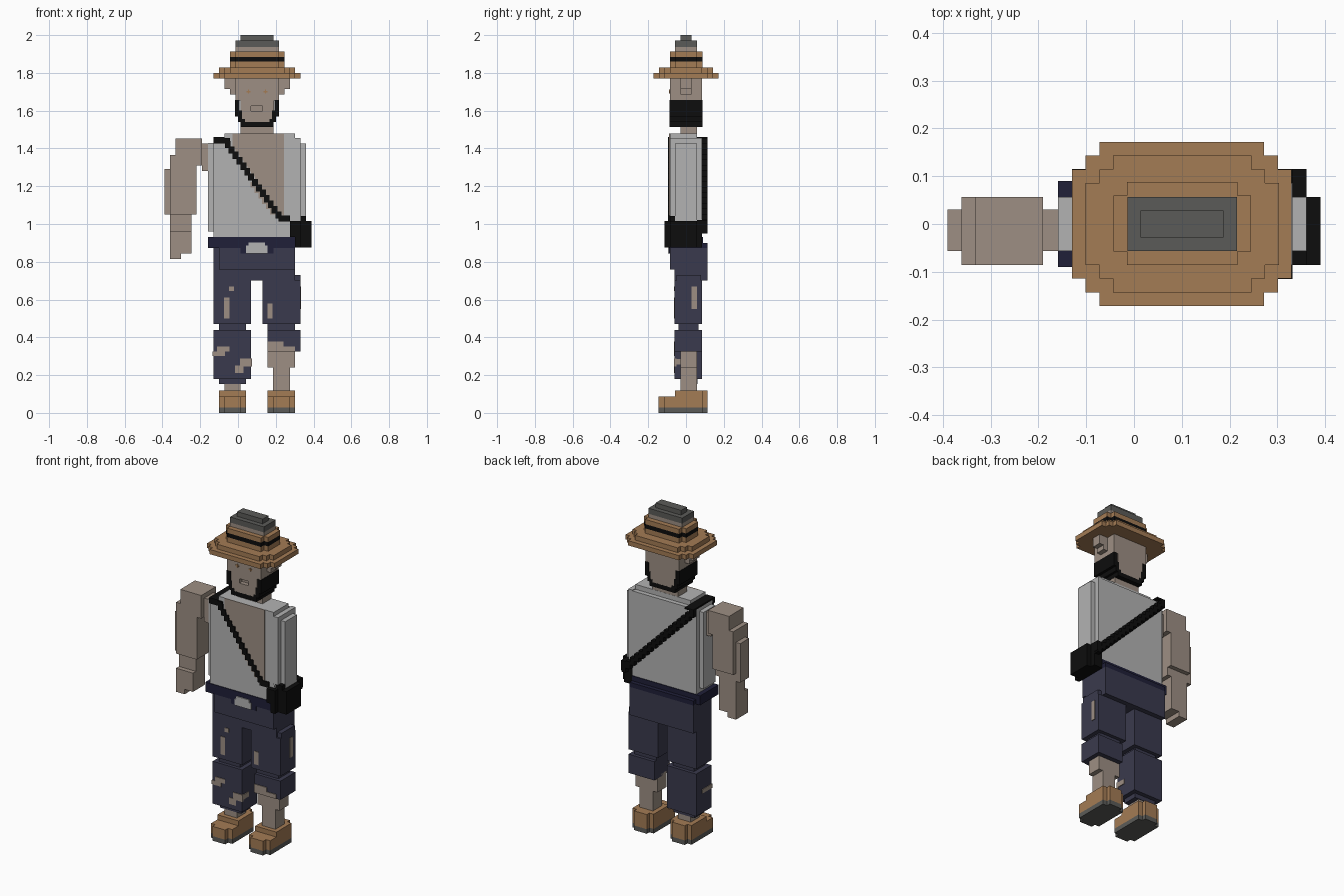
import bpy, bmesh


def mat(name, r, g, b):
    m = bpy.data.materials.new(name)
    m.diffuse_color = (r, g, b, 1)
    return m


SKIN = mat("skin", 0.34, 0.275, 0.23)
TAN = mat("tan", 0.37, 0.20, 0.09)
SHIRT = mat("light_grey", 0.45, 0.45, 0.45)
BLACK = mat("black", 0.004, 0.004, 0.004)
NAVY = mat("navy", 0.042, 0.042, 0.075)
BELT = mat("dark_navy", 0.014, 0.014, 0.04)
GREY = mat("grey", 0.105, 0.105, 0.098)
V = 0.0287  # block size


def blocks(name, material, boxes):
    """One object made of boxes given as x0, x1, y0, y1, z0, z1."""
    bm = bmesh.new()
    for x0, x1, y0, y1, z0, z1 in boxes:
        vs = bmesh.ops.create_cube(bm, size=1)["verts"]
        for v in vs:
            v.co = (x1 if v.co.x > 0 else x0,
                    y1 if v.co.y > 0 else y0,
                    z1 if v.co.z > 0 else z0)
    me = bpy.data.meshes.new(name)
    bm.to_mesh(me)
    bm.free()
    me.materials.append(material)
    ob = bpy.data.objects.new(name, me)
    bpy.context.collection.objects.link(ob)
    return ob


def stepped(x0, x1, y0, y1, z0, z1, steps):
    """Slab with stair-stepped corners."""
    return [(x0 + i * V, x1 - i * V, y0 + (steps - i) * V, y1 - (steps - i) * V, z0, z1)
            for i in range(steps + 1)]


# Hat
blocks("hat_brim", TAN,
       stepped(-0.13, 0.33, -0.172, 0.172, 1.771, 1.80, 2)
       + stepped(-0.101, 0.303, -0.143, 0.143, 1.80, 1.829, 2))
blocks("hat_crown", TAN,
       stepped(-0.043, 0.245, -0.086, 0.088, 1.829, 1.859, 1)
       + stepped(-0.043, 0.245, -0.086, 0.088, 1.885, 1.914, 1))
blocks("hat_band", BLACK, stepped(-0.043, 0.245, -0.086, 0.088, 1.859, 1.885, 1))
blocks("crown_of_head", SKIN, [(-0.014, 0.216, -0.057, 0.057, 1.914, 1.937)])
blocks("hair", GREY, [(-0.014, 0.216, -0.057, 0.057, 1.937, 1.971),
                      (0.014, 0.187, -0.028, 0.028, 1.971, 2.0)])

# Head with a small mouth recess
blocks("head", SKIN, [
    (-0.014, 0.216, -0.06, 0.086, 1.655, 1.771),
    (-0.014, 0.216, -0.086, -0.06, 1.655, 1.771),
    (0.012, 0.19, -0.06, 0.086, 1.54, 1.655),
    (0.012, 0.19, -0.086, -0.06, 1.54, 1.598),
    (0.012, 0.19, -0.086, -0.06, 1.625, 1.655),
    (0.012, 0.07, -0.086, -0.06, 1.598, 1.625),
    (0.13, 0.19, -0.086, -0.06, 1.598, 1.625)])
for side, s in (("left", -1), ("right", 1)):
    def flip(a, b):
        return tuple(sorted((0.101 + s * a, 0.101 + s * b)))
    blocks(side + "_ear", SKIN, [
        (*flip(0.115, 0.173), -0.029, 0.029, 1.714, 1.771),
        (*flip(0.115, 0.144), -0.029, 0.029, 1.686, 1.714)])
    blocks(side + "_beard", BLACK, [
        (*flip(0.093, 0.117), -0.0865, 0.0865, 1.57, 1.656),
        (*flip(0.08, 0.101), -0.0868, 0.0868, 1.54, 1.60),
        (*flip(0.065, 0.087), -0.087, 0.087, 1.514, 1.555)])
    blocks(side + "_eye", TAN, [
        (*flip(0.034, 0.056), -0.089, -0.08, 1.697, 1.704),
        (*flip(0.042, 0.048), -0.089, -0.08, 1.69, 1.711)])
blocks("beard_chin", BLACK, [(0.014, 0.187, -0.0865, 0.0865, 1.514, 1.54)])
blocks("neck", SKIN, [(0.014, 0.187, -0.03, 0.057, 1.47, 1.52)])

# Shirt
blocks("shirt", SHIRT, [
    (-0.13, 0.303, -0.086, 0.086, 0.92, 1.45),
    (-0.072, 0.303, -0.086, 0.058, 1.45, 1.48),
    (-0.159, -0.13, -0.057, 0.057, 0.96, 1.43),
    (0.303, 0.332, -0.086, 0.086, 0.99, 1.455),
    (0.332, 0.361, -0.057, 0.057, 0.99, 1.427)])


def strap_x(z):
    """Centre of the front strap at height z."""
    return -0.045 + (1.425 - z) * 0.72


# Open chest, following the strap down
rows = []
z = 1.48
while z > 1.03:
    x0 = strap_x(z) + (-0.035 if 1.07 < z < 1.25 else 0.01)
    rows.append((max(x0, -0.03), 0.243, -0.089, -0.08, z - V, z))
    z -= V
blocks("open_chest", SKIN, rows)

# Shoulder strap: front run, over the shoulder, back run
strap = [(-0.13, -0.043, -0.096, -0.05, 1.425, 1.455),
         (-0.13, -0.072, -0.096, 0.115, 1.45, 1.46),
         (0.215, 0.275, -0.096, -0.05, 1.012, 1.045)]
for i in range(14):
    z = 1.44 - i * V
    x = strap_x(z)
    strap.append((x - 0.014, x + 0.017, -0.096, -0.05, z - 1.35 * V, z))
for i in range(17):
    x = -0.13 + i * V
    z = 1.455 - i * 0.0287
    strap.append((x, x + V, 0.08, 0.115, z - 0.045, z))
strap.append((0.332, 0.361, 0.057, 0.115, 0.96, 1.02))
blocks("shoulder_strap", BLACK, strap)
blocks("hip_pouch", BLACK, [
    (0.303, 0.332, -0.115, 0.086, 0.875, 1.016),
    (0.275, 0.303, -0.115, -0.08, 0.93, 1.016),
    (0.332, 0.361, -0.086, 0.086, 0.875, 1.016),
    (0.361, 0.39, -0.086, 0.057, 0.875, 1.016),
    (0.303, 0.361, -0.086, -0.055, 1.016, 1.042)])

# Bare arm
blocks("arm", SKIN, [
    (-0.19, -0.155, -0.057, 0.03, 1.28, 1.425),
    (-0.332, -0.19, -0.086, 0.057, 1.31, 1.452),
    (-0.361, -0.332, -0.086, 0.057, 1.20, 1.365),
    (-0.361, -0.22, -0.086, 0.057, 1.10, 1.31),
    (-0.39, -0.361, -0.057, 0.03, 1.05, 1.29),
    (-0.361, -0.22, -0.086, 0.03, 1.05, 1.10)])
blocks("hand", SKIN, [
    (-0.361, -0.246, -0.057, 0.03, 0.90, 1.05),
    (-0.361, -0.246, -0.086, 0.03, 0.845, 0.96),
    (-0.361, -0.303, -0.086, 0.03, 0.815, 0.845)])

# Belt and buckle
blocks("belt", BELT, [
    (-0.159, 0.303, -0.09, 0.09, 0.872, 0.93),
    (-0.13, 0.303, -0.09, 0.115, 0.872, 0.90)])
blocks("belt_front_dip", BELT, [(0.014, 0.187, -0.09, -0.08, 0.845, 0.872)])
blocks("buckle", SHIRT, [(0.043, 0.155, -0.096, -0.08, 0.845, 0.885),
                         (0.055, 0.143, -0.096, -0.08, 0.885, 0.902)])

# Trousers
blocks("trouser_hips", NAVY, [
    (-0.13, 0.303, -0.06, 0.115, 0.70, 0.872),
    (-0.101, 0.303, -0.086, -0.06, 0.76, 0.872)])
blocks("left_trouser_leg", NAVY, [
    (-0.13, 0.07, -0.06, 0.086, 0.47, 0.72),
    (-0.101, 0.043, -0.04, 0.065, 0.43, 0.48),
    (-0.13, 0.07, -0.06, 0.086, 0.18, 0.44),
    (-0.101, 0.043, -0.03, 0.06, 0.152, 0.18)])
blocks("right_trouser_leg", NAVY, [
    (0.13, 0.33, -0.06, 0.086, 0.47, 0.70),
    (0.303, 0.33, -0.05, 0.08, 0.70, 0.73),
    (0.155, 0.303, -0.04, 0.065, 0.43, 0.48),
    (0.155, 0.33, -0.06, 0.086, 0.325, 0.44)])

# Skin showing through tears in the trousers
F0, F1 = -0.064, -0.05
blocks("trouser_tears", SKIN, [
    (-0.073, -0.045, F0, F1, 0.50, 0.61),
    (-0.047, -0.02, F0, F1, 0.645, 0.67),
    (0.155, 0.183, F0, F1, 0.50, 0.58),
    (-0.134, -0.07, F0, F1, 0.30, 0.325),
    (-0.11, -0.045, F0, F1, 0.325, 0.352),
    (-0.134, -0.125, F0, 0.03, 0.30, 0.325),
    (-0.015, 0.03, F0, F1, 0.21, 0.25),
    (0.01, 0.074, F0, F1, 0.245, 0.288),
    (0.065, 0.074, F0, 0.0, 0.255, 0.285),
    (0.155, 0.24, F0, F1, 0.325, 0.378),
    (0.24, 0.303, F0, F1, 0.325, 0.352),
    (0.325, 0.334, 0.03, 0.057, 0.55, 0.67)])

# Shins and shoes
blocks("right_shin", SKIN, [
    (0.155, 0.303, -0.03, 0.057, 0.24, 0.34),
    (0.185, 0.275, -0.03, 0.057, 0.10, 0.25)])
blocks("left_shin", SKIN, [(-0.072, 0.014, -0.03, 0.057, 0.10, 0.16)])
for side, x in (("left", -0.101), ("right", 0.157)):
    blocks(side + "_shoe", TAN, [
        (x, x + 0.144, -0.117, 0.09, 0.028, 0.088),
        (x + V, x + 0.144 - V, -0.145, 0.115, 0.028, 0.088),
        (x, x + 0.144, -0.057, 0.09, 0.088, 0.118),
        (x + V, x + 0.144 - V, 0.09, 0.115, 0.088, 0.118)])
    blocks(side + "_sole", GREY, [
        (x, x + 0.144, -0.117, 0.09, 0, 0.028),
        (x + V, x + 0.144 - V, -0.145, 0.115, 0, 0.028)])
